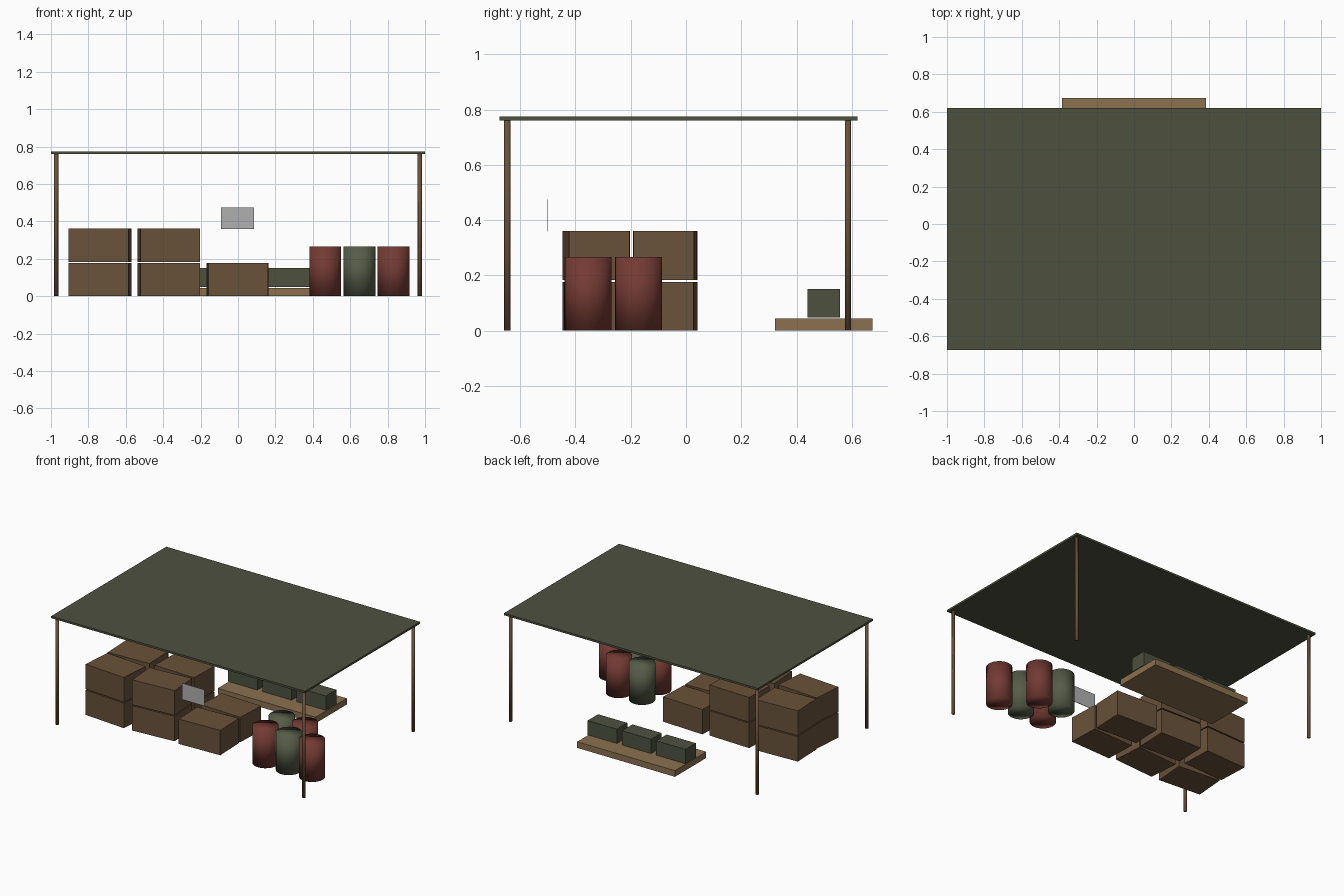
import bpy
from math import pi

cube = bpy.data.objects.get("Cube")
if cube:
    bpy.data.objects.remove(cube, do_unlink=True)


def material(name, hex_code):
    """Flat material from an sRGB hex code."""
    channels = [int(hex_code[i:i + 2], 16) / 255 for i in (0, 2, 4)]
    color = [c / 12.92 if c < 0.04 else ((c + 0.055) / 1.055) ** 2.4 for c in channels] + [1]
    mat = bpy.data.materials.new(name)
    mat.use_nodes = True
    mat.diffuse_color = color
    mat.node_tree.nodes["Principled BSDF"].inputs["Base Color"].default_value = color
    return mat


canvas = material("olive canvas", "4d513e")
crate_wood = material("crate brown", "69523a")
pole_wood = material("pole brown", "6b5138")
pallet_wood = material("pallet tan", "8b7150")
barrel_red = material("barrel red", "733a33")
barrel_green = material("barrel green", "565c48")
card_grey = material("card grey", "b0b0b0")


def finish(name, mat):
    obj = bpy.context.object
    obj.name = name
    obj.data.materials.append(mat)
    return obj


def box(name, mat, x, y, base, size, turn=0):
    """Box standing on height base, turned about z."""
    bpy.ops.mesh.primitive_cube_add(size=1, location=(x, y, base + size[2] / 2),
                                    rotation=(0, 0, turn))
    obj = finish(name, mat)
    obj.scale = size
    return obj


def drum(name, mat, x, y, radius, height, sides):
    """Upright cylinder on the ground, softly shaded all over."""
    bpy.ops.mesh.primitive_cylinder_add(vertices=sides, radius=radius, depth=height,
                                        location=(x, y, height / 2))
    bpy.ops.object.shade_smooth()
    return finish(name, mat)


# Canopy and its four poles
box("canopy", canvas, 0, -0.027, 0.76, (2, 1.295, 0.014))
for x, side in ((-0.972, "right"), (0.972, "left")):
    for y, end in ((-0.646, "front"), (0.586, "back")):
        drum(f"{end}_{side}_pole", pole_wood, x, y, 0.0115, 0.76, 8)

# Stacked crates, each slightly askew: three columns below, two above
turns = ((-0.08, 0.04), (0.07, -0.035), (0.035, -0.045))
for layer, columns in enumerate((3, 2)):
    for col in range(columns):
        for row in range(2):
            box(f"crate_{layer}_{col}_{row}", crate_wood, -0.737 + 0.367 * col,
                -0.325 + 0.25 * row, 0.184 * layer, (0.32, 0.22, 0.177), turns[col][row])

# Barrels in alternating colours
for i in range(5):
    row, col = divmod(i, 3)
    drum(f"barrel_{i}", barrel_green if i % 2 else barrel_red,
         0.466 + 0.183 * col, -0.355 + 0.183 * row, 0.085, 0.266, 24)

# Pallet with three ammunition boxes
box("pallet", pallet_wood, 0, 0.498, 0, (0.77, 0.352, 0.044))
for i in range(3):
    box(f"storage_box_{i}", canvas, 0.27 * (i - 1), 0.498, 0.048, (0.23, 0.117, 0.102))

# Hanging card
box("card", card_grey, -0.002, -0.5, 0.358, (0.177, 0.003, 0.116))
